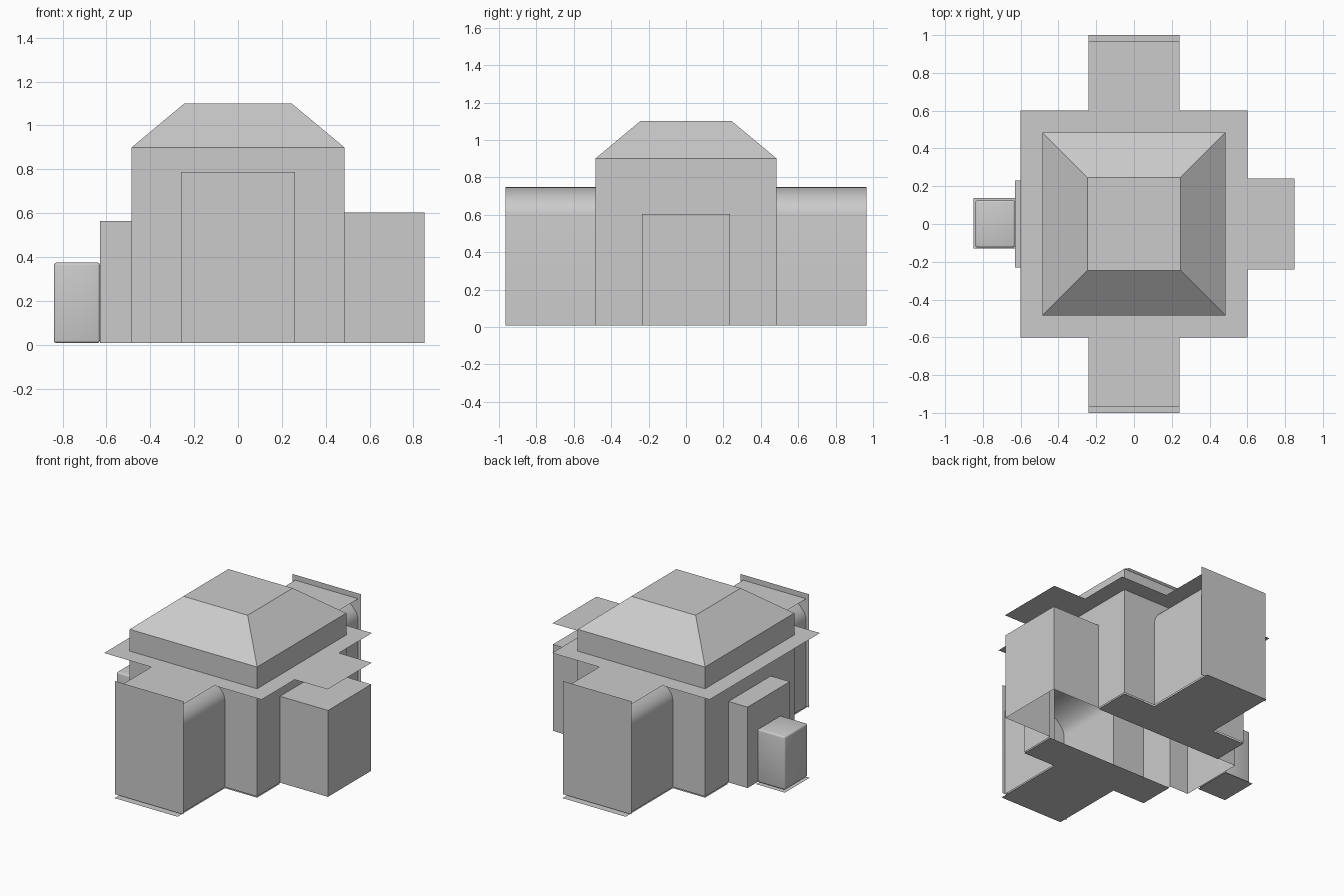
import bpy, bmesh
from math import pi, sin, cos
from mathutils import Matrix, Vector

cube = bpy.data.objects.get("Cube")
if cube:
    bpy.data.objects.remove(cube, do_unlink=True)

# One plain grey for the whole building
grey = bpy.data.materials.new("plain_grey")
grey.use_nodes = True
colour = (0.6, 0.6, 0.6, 1)
grey.diffuse_color = colour
grey.node_tree.nodes["Principled BSDF"].inputs["Base Color"].default_value = colour

BODY, BASE, EAVE = 0.485, 0.008, 0.75
CORE = Vector((0, 0, 0.3))


def make(name, polygons, turn=0, smooth=False):
    """Build a sheet object from polygons, every face looking outward."""
    bm = bmesh.new()
    for poly in polygons:
        bm.faces.new([bm.verts.new(p) for p in poly])
    bmesh.ops.transform(bm, matrix=Matrix.Rotation(turn, 4, "Z"), verts=bm.verts)
    bmesh.ops.remove_doubles(bm, verts=bm.verts, dist=0.0005)
    bm.normal_update()
    for f in bm.faces:
        if f.normal.dot(f.calc_center_median() - CORE) < 0:
            f.normal_flip()
    mesh = bpy.data.meshes.new(name)
    bm.to_mesh(mesh)
    bm.free()
    mesh.materials.append(grey)
    obj = bpy.data.objects.new(name, mesh)
    bpy.context.collection.objects.link(obj)
    if smooth:
        bpy.ops.object.select_all(action="DESELECT")
        obj.select_set(True)
        bpy.context.view_layer.objects.active = obj
        bpy.ops.object.shade_smooth_by_angle()
    return obj


def plate(x0, x1, y0, y1, z):
    return [(x0, y0, z), (x1, y0, z), (x1, y1, z), (x0, y1, z)]


def box_profile(w, top):
    return [(-w, BASE), (-w, top), (w, top), (w, BASE)]


def vault_profile(w, spring, top, steps=20):
    arch = [(-w * cos(pi * i / steps), spring + (top - spring) * sin(pi * i / steps))
            for i in range(steps + 1)]
    return [(-w, BASE)] + arch + [(w, BASE)]


def wing(name, profile, reach, turn, cap, smooth=False):
    """Open shell running outward (local +x) from the body, plus its body wall."""
    sides = [[(BODY, a, z), (reach, a, z), (reach, b, t), (BODY, b, t)]
             for (a, z), (b, t) in zip(profile, profile[1:])]
    make(name, sides, turn, smooth)
    make(name + "_end_wall", [[(reach, a, z) for a, z in cap]], turn)
    outline = profile + [(BODY, BASE), (BODY, EAVE), (-BODY, EAVE), (-BODY, BASE)]
    make(name + "_body_wall", [[(BODY, a, z) for a, z in outline]], turn)


# Four wings around the square body
vault = vault_profile(0.24, 0.6, 0.748)
gable = box_profile(0.26, 0.787)
wing("front_wing", vault, 0.965, -pi / 2, gable, True)
wing("back_wing", vault, 0.965, pi / 2, gable, True)
left_box, right_box = box_profile(0.235, 0.603), box_profile(0.23, 0.565)
wing("left_wing", left_box, 0.85, 0, left_box)
wing("right_wing", right_box, 0.63, pi, right_box)

# Flat eave sheet: square with three arms
make("eave_sheet", [
    plate(-0.6, 0.6, -0.6, 0.6, EAVE),
    plate(-0.24, 0.24, -0.965, -0.6, EAVE),
    plate(-0.24, 0.24, 0.6, 0.965, EAVE),
    plate(0.6, 0.85, -0.24, 0.24, EAVE)])

# Upper band and hipped roof with a flat top
rings = [[(sx * r, sy * r, z) for sx, sy in ((-1, -1), (1, -1), (1, 1), (-1, 1))]
         for r, z in ((BODY, EAVE), (BODY, 0.9), (0.245, 1.1))]
slopes = [[lo[i], lo[(i + 1) % 4], hi[(i + 1) % 4], hi[i]]
          for lo, hi in zip(rings, rings[1:]) for i in range(4)]
make("hipped_roof", slopes + [rings[-1]])

# Floor sheets at front and back, with the centre left open
for name, s in (("front_floor", -1), ("back_floor", 1)):
    make(name, [plate(-BODY, BODY, s * 0.235, s * BODY, 0),
                plate(-0.24, 0.24, s * BODY, s * 1.0, 0)])

# Small soft-edged annex on the right with its base sheet
make("annex_base", [plate(-0.85, -0.63, -0.13, 0.138, 0)])
bpy.ops.mesh.primitive_cube_add(size=1, location=(-0.735, 0, 0.191))
annex = bpy.context.object
annex.name = "annex"
annex.scale = (0.21, 0.25, 0.367)
bpy.ops.object.transform_apply(location=False, rotation=False, scale=True)
annex.data.materials.append(grey)
bevel = annex.modifiers.new("soft_edges", "BEVEL")
bevel.width = 0.012
bevel.segments = 3
bpy.ops.object.shade_smooth()
